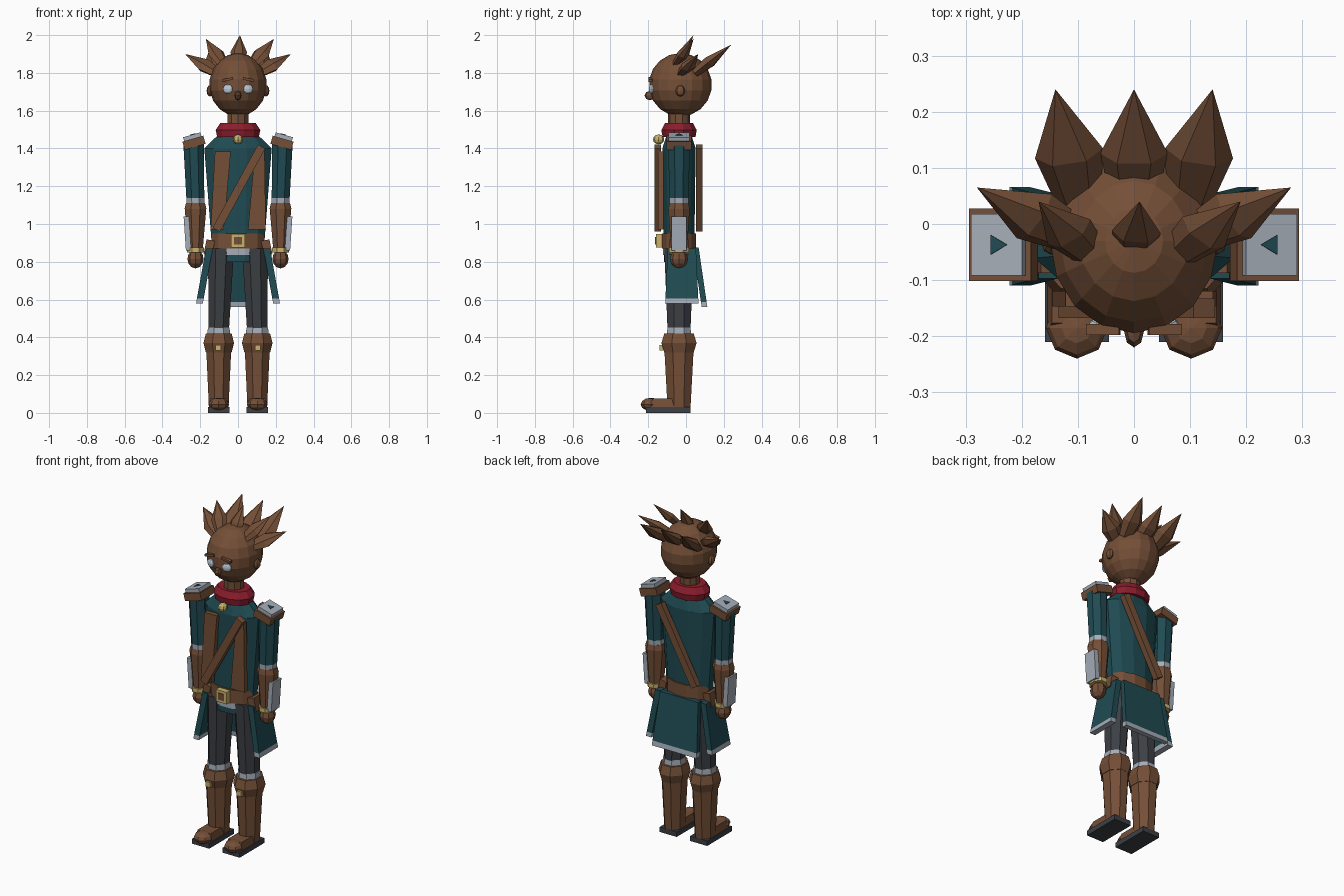
import bpy, bmesh, math
from mathutils import Vector

if "Cube" in bpy.data.objects:
    bpy.data.objects.remove(bpy.data.objects["Cube"], do_unlink=True)


def material(name, *rgb):
    mat = bpy.data.materials.new(name)
    mat.use_nodes = True
    mat.diffuse_color = (*rgb, 1)
    shader = mat.node_tree.nodes["Principled BSDF"]
    shader.inputs["Base Color"].default_value = (*rgb, 1)
    return mat


brown = material("brown", .175, .078, .038)
teal = material("teal", .014, .07, .085)
silver = material("silver", .38, .42, .48)
grey = material("dark_grey", .045, .05, .058)
red = material("red", .26, .012, .026)
gold = material("gold", .6, .45, .15)
eye_white = material("eye_white", .5, .58, .66)

body_depth = -.037
up = Vector((0, 0, 1))


def at(x, z, y=body_depth):
    return Vector((x, y, z))


def finish(name, bm, *mats):
    bmesh.ops.recalc_face_normals(bm, faces=bm.faces)
    mesh = bpy.data.meshes.new(name)
    bm.to_mesh(mesh)
    bm.free()
    for mat in mats:
        mesh.materials.append(mat)
    ob = bpy.data.objects.new(name, mesh)
    bpy.context.collection.objects.link(ob)
    return ob


def bridge(bm, loops):
    """Skin stacked loops of vertices and return the faces of each band."""
    bands = []
    for low, high in zip(loops, loops[1:]):
        corners = zip(low, low[1:] + low[:1], high[1:] + high[:1], high)
        bands.append([bm.faces.new(quad) for quad in corners])
    return bands


def tube(name, bottom, top, wide, deep, mat, sides=8, flare=1, deepen=None, bulge=0, trim=False):
    """Faceted column; flare and deepen scale its top, trim colours its hem."""
    bm = bmesh.new()
    deepen = flare if deepen is None else deepen
    stops = (0, .5, 1) if bulge else (0, .09, 1) if trim else (0, 1)
    loops = []
    for t in stops:
        swell = bulge * math.sin(math.pi * t)
        reach = 1 / math.cos(math.pi / sides)
        rx = wide * reach * (1 + (flare - 1) * t + swell)
        ry = deep * reach * (1 + (deepen - 1) * t + swell)
        centre = bottom.lerp(top, t)
        angles = [math.tau * (k + .5) / sides for k in range(sides)]
        loops.append([bm.verts.new(centre + Vector((rx * math.cos(a), ry * math.sin(a), 0)))
                      for a in angles])
    bands = bridge(bm, loops)
    hem = bands[0] + [bm.faces.new(loops[0])]
    bm.faces.new(loops[-1])
    if trim:
        for face in hem:
            face.material_index = 1
        return finish(name, bm, mat, silver)
    return finish(name, bm, mat)


def box(name, centre, size, mat, tilt=0):
    bm = bmesh.new()
    bmesh.ops.create_cube(bm, size=1)
    bmesh.ops.scale(bm, vec=size, verts=bm.verts)
    ob = finish(name, bm, mat)
    ob.location = centre
    ob.rotation_euler.y = tilt
    return ob


def ball(name, centre, radii, mat, sides=8, rings=6):
    bm = bmesh.new()
    bmesh.ops.create_uvsphere(bm, u_segments=sides, v_segments=rings, radius=1)
    bmesh.ops.scale(bm, vec=radii, verts=bm.verts)
    ob = finish(name, bm, mat)
    ob.location = centre
    return ob


def lock(name, root, tip):
    """Leaf-shaped lock of hair, widest a little above its root."""
    bm = bmesh.new()
    along = tip - root
    across = along.cross(Vector((0, -1, 2))).normalized() * along.length * .25
    out = across.cross(along).normalized() * along.length * .14
    loops = []
    for t, size in ((0, .7), (.4, 1)):
        angles = [math.tau * k / 6 for k in range(6)]
        loops.append([bm.verts.new(root + along * t + (across * math.cos(a) + out * math.sin(a)) * size)
                      for a in angles])
    bridge(bm, loops)
    bm.faces.new(loops[0])
    end = bm.verts.new(tip)
    last = loops[-1]
    for a, b in zip(last, last[1:] + last[:1]):
        bm.faces.new((a, b, end))
    return finish(name, bm, brown)


def strap(name, top, bottom):
    along = top - bottom
    size = (.044, .035, along.length)
    return box(name, (top + bottom) / 2, size, brown, math.atan2(along.x, along.z))


# Head and neck
ball("head", at(0, 1.737, -.03), (.152, .167, .168), brown, sides=16, rings=9)
ball("nose", at(0, 1.68, -.19), (.018, .03, .025), brown, rings=4)
tube("neck", at(0, 1.5), at(0, 1.6), .055, .055, brown, sides=10)

# Hair in a front and a back fan
for i, word in ((-1, "right"), (0, "middle"), (1, "left")):
    lock(word + "_front_lock", at(.08 * i, 1.85, -.05), at(.18 * i + .01, 2 - .02 * abs(i), .04))
    lock(word + "_back_lock", at(.1 * i, 1.8, .05), at(.14 * i, 1.95, .24))

# Tunic, hem, scarf and brooch
chest = at(0, 1.4)
tube("tunic", at(0, .8), chest, .132, .08, teal, sides=12, flare=1.35, deepen=1.1)
tube("tunic_shoulders", chest, at(0, 1.47), .178, .088, teal, sides=12, flare=.6, deepen=.75)
tube("hem_trim", at(0, .835), at(0, .87), .14, .085, silver, sides=12)
tube("scarf", at(0, 1.46), at(0, 1.535), .11, .087, red, sides=12, flare=.85, bulge=.15)
ball("brooch", at(0, 1.448, -.145), (.026, .03, .026), gold)

# Chest panels and straps
tube("right_chest_panel", at(-.11, .97, -.133), at(-.08, 1.385, -.133), .035, .014, brown,
     sides=4, flare=1.2, deepen=1)
tube("left_chest_panel", at(.1, .97, -.133), at(.115, 1.385, -.133), .047, .014, brown,
     sides=4, flare=.55, deepen=1)
for word, y in (("front", -.15), ("back", .07)):
    strap(word + "_strap", at(.125, 1.41, y), at(-.115, .97, y))

# Belt, buckle and coat tail
tube("belt", at(0, .87), at(0, .95), .14, .091, brown, sides=12)
buckle = at(0, .911, -.143)
box("buckle", buckle, (.072, .034, .072), gold)
box("buckle_centre", buckle, (.04, .042, .04), brown)
tube("back_coat_tail", at(0, .56, .098), at(0, .875, .052), .15, .015, teal,
     sides=4, flare=.85, deepen=1, trim=True)

for s, side in ((1, "left_"), (-1, "right_")):
    # Face and temple hair
    eye = ball(side + "eye", at(s * .054, 1.715, -.183), (.027, .012, .025), eye_white, sides=10)
    eye.rotation_euler.z = s * .3
    box(side + "brow", at(s * .055, 1.765, -.188), (.06, .02, .013), brown, tilt=s * .2)
    ball(side + "ear", at(s * .148, 1.705, -.03), (.018, .025, .03), brown)
    lock(side + "temple_lock", at(s * .11, 1.8, -.02), at(s * .28, 1.9, .065))

    # Hip pouch and coat panel
    box(side + "hip_pouch", at(s * .152, .875), (.045, .1, .08), brown, tilt=-s * .2)
    tube(side + "coat_panel", at(s * .204, .58, -.022), at(s * .152, .87, -.022), .018, .088, teal,
         sides=4, flare=1, deepen=.85, trim=True)

    # Arm
    shoulder, elbow, wrist = at(s * .235, 1.42), at(s * .225, 1.11), at(s * .225, .86)
    tube(side + "sleeve", elbow, shoulder, .047, .05, teal, flare=1.15, trim=True)
    tube(side + "forearm", wrist, elbow - up * .03, .038, .042, brown, flare=1.5, deepen=1.35)
    tube(side + "forearm_cuff", elbow - up * .03, elbow, .058, .057, brown, flare=.87)
    tube(side + "forearm_plate", at(s * .262, .86), at(s * .274, 1.04), .014, .04, silver, sides=4)
    tube(side + "bracelet", wrist - up * .01, wrist + up * .015, .045, .052, gold)
    ball(side + "hand", wrist - up * .045, (.043, .048, .05), brown)

    # Tilted shoulder guard
    tilt = .28
    normal = Vector((s * math.sin(tilt), 0, math.cos(tilt)))
    pad = at(s * .233, 1.43)
    box(side + "shoulder_pad", pad, (.115, .13, .045), brown, tilt=s * tilt)
    box(side + "shoulder_plate", pad + normal * .033, (.095, .11, .022), silver, tilt=s * tilt)
    inlay = tube(side + "shoulder_inlay", up * 0, up * .004, .01, .01, teal, sides=3)
    inlay.location = pad + normal * .043
    inlay.rotation_euler = (0, tilt, 0 if s > 0 else math.pi)

    # Leg
    hip, knee, ankle = at(s * .09, .87), at(s * .102, .42), at(s * .102, .03)
    tube(side + "trouser", knee, hip, .053, .06, grey, flare=1.3)
    tube(side + "knee_trim", knee, knee + up * .033, .06, .064, silver, flare=.95)

    # Boot
    tube(side + "boot", ankle, knee - up * .05, .052, .061, brown, flare=1.3)
    tube(side + "boot_cuff", knee - up * .1, knee, .068, .078, brown, bulge=.19)
    box(side + "boot_stud", at(s * .104, .345, -.13), (.03, .02, .03), gold)
    tube(side + "foot", at(s * .102, .03, -.1), at(s * .102, .075, -.1), .052, .09, brown,
         sides=4, flare=.85)
    ball(side + "toe", at(s * .102, .045, -.185), (.055, .055, .035), brown)
    box(side + "sole", at(s * .102, .015, -.093), (.114, .235, .03), grey)
